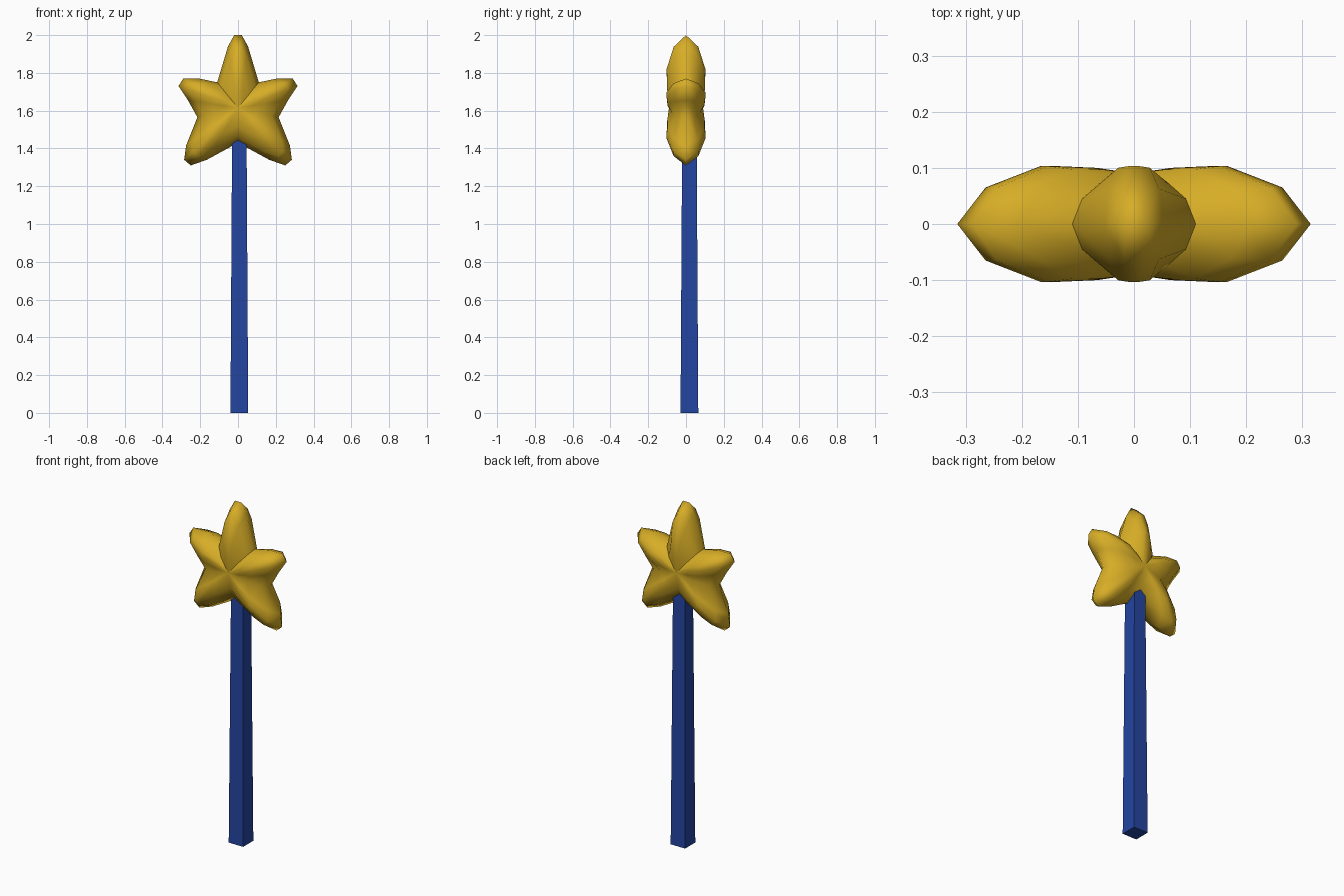
import bpy, bmesh

if "Cube" in bpy.data.objects:
    bpy.data.objects.remove(bpy.data.objects["Cube"])


def material(name, rgb):
    m = bpy.data.materials.new(name)
    m.diffuse_color = (*rgb, 1)
    m.use_nodes = True
    m.node_tree.nodes["Principled BSDF"].inputs["Base Color"].default_value = m.diffuse_color
    return m


def finish(bm, name, mat, angle):
    bmesh.ops.recalc_face_normals(bm, faces=bm.faces)
    me = bpy.data.meshes.new(name)
    bm.to_mesh(me)
    bm.free()
    ob = bpy.data.objects.new(name, me)
    bpy.context.collection.objects.link(ob)
    me.materials.append(mat)
    bpy.ops.object.select_all(action='DESELECT')
    ob.select_set(True)
    bpy.context.view_layer.objects.active = ob
    bpy.ops.object.shade_smooth_by_angle(angle=angle)
    return ob


gold = material("gold", (0.68, 0.42, 0.02))
blue = material("blue", (0.018, 0.06, 0.36))

# Star: half outline (x, z, arm weight: 1 on tips, 0 in valleys), mirrored in x
half = [(0.02, 2.0, 1), (0.053, 1.94, .9), (0.11, 1.75, 0),
        (0.205, 1.77, .8), (0.29, 1.77, 1), (0.315, 1.73, 1), (0.265, 1.655, .8),
        (0.215, 1.565, 0),
        (0.275, 1.415, .8), (0.285, 1.34, 1), (0.25, 1.31, 1), (0.165, 1.34, .75)]
outline = half + [(0, 1.43, 0)] + [(-x, z, w) for x, z, w in reversed(half)]
CZ = 1.615
# layers towards the middle: (scale, depth in valley, depth on arm ridge)
layers = [(.84, .045, .065), (.53, .075, .103), (.26, .084, .1)]

bm = bmesh.new()
n = len(outline)
rim = [bm.verts.new((x, 0, z)) for x, z, w in outline]
for side in (-1, 1):
    prev = rim
    for s, valley, arm in layers:
        ring = [bm.verts.new((x * s, side * (valley + (arm - valley) * w), CZ + (z - CZ) * s))
                for x, z, w in outline]
        for i in range(n):
            j = (i + 1) % n
            bm.faces.new((prev[i], prev[j], ring[j], ring[i]))
        prev = ring
    mid = bm.verts.new((0, side * .09, CZ))
    for i in range(n):
        bm.faces.new((prev[i], prev[(i + 1) % n], mid))
finish(bm, "star", gold, 1.1)

# Handle: slightly tapered square rod running up into the star
bm = bmesh.new()
bmesh.ops.create_cube(bm, size=2)
for v in bm.verts:
    r = 0.038 if v.co.z > 0 else 0.047
    v.co = (0.007 + v.co.x * r, 0.018 + v.co.y * r, 1.52 if v.co.z > 0 else 0)
finish(bm, "handle", blue, 0.5)
